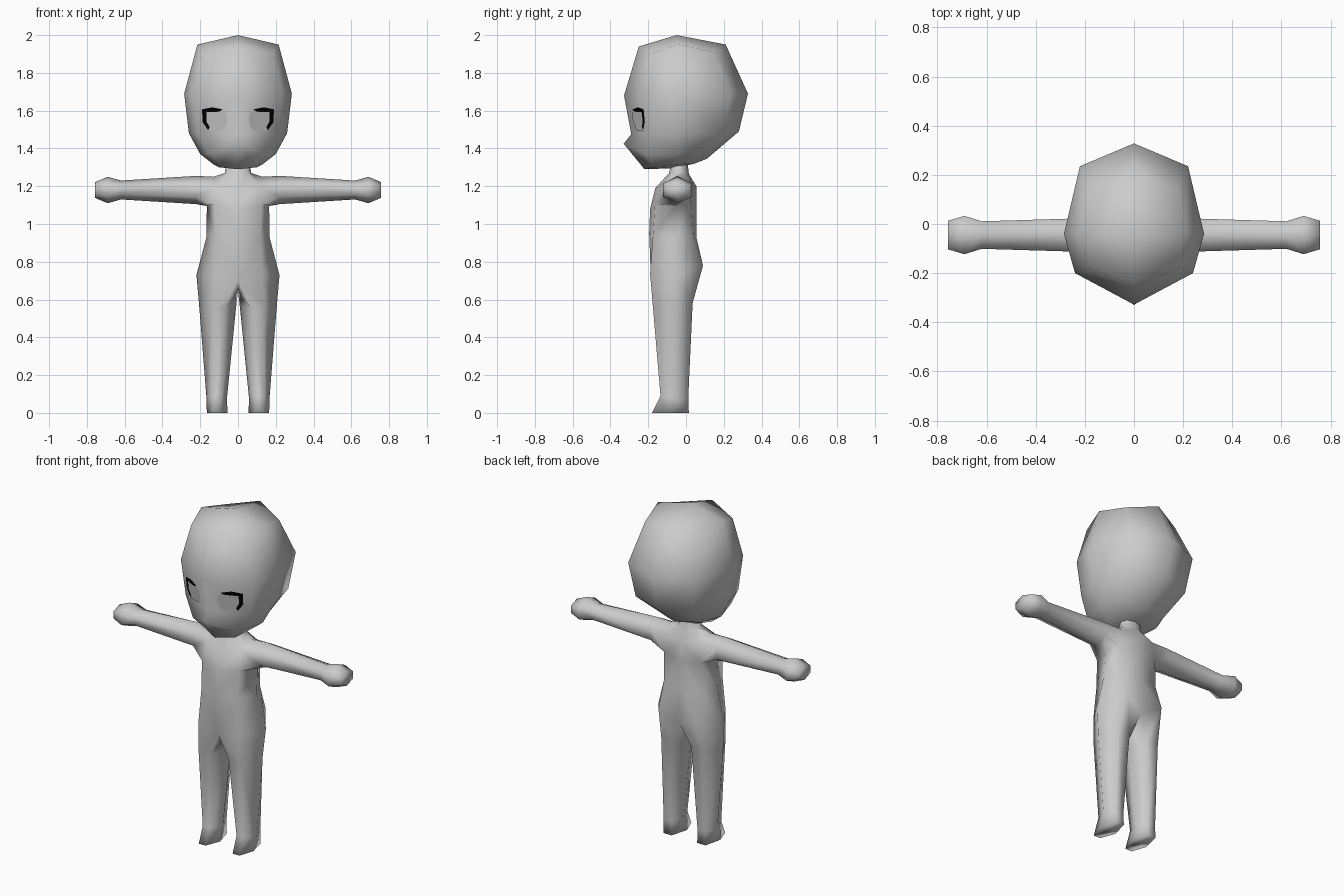
import bpy, bmesh
from mathutils import Vector
from mathutils.bvhtree import BVHTree

if "Cube" in bpy.data.objects:
    bpy.data.objects.remove(bpy.data.objects["Cube"])


def finish(bm, name, smooth=True, material=None, mirror=True):
    """Mirror the +x half, weld the seam and make an object."""
    if mirror:
        bmesh.ops.mirror(bm, geom=bm.verts[:] + bm.edges[:] + bm.faces[:], axis='X', merge_dist=0.0005)
        bmesh.ops.remove_doubles(bm, verts=bm.verts[:], dist=0.0005)
    bmesh.ops.recalc_face_normals(bm, faces=bm.faces[:])
    for f in bm.faces:
        f.smooth = smooth
    me = bpy.data.meshes.new(name)
    bm.to_mesh(me)
    if material:
        me.materials.append(material)
    ob = bpy.data.objects.new(name, me)
    bpy.context.collection.objects.link(ob)
    return ob


def ring(bm, pts):
    return [bm.verts.new(p) for p in pts]


def bridge(bm, a, b, closed=False, skip=()):
    n = len(a)
    for i in range(n if closed else n - 1):
        if i not in skip:
            j = (i + 1) % n
            bm.faces.new((a[i], a[j], b[j], b[i]))


def fan(bm, loop, centre):
    c = bm.verts.new(centre)
    for p, q in zip(loop, loop[1:]):
        bm.faces.new((p, q, c))


# Head: half rings from front centre round to back centre
head_rings = [
    [(0, -.25, 1.94), (.185, -.18, 1.905), (.215, -.04, 1.95), (.175, .14, 1.91), (0, .21, 1.95)],
    [(0, -.328, 1.68), (.24, -.20, 1.69), (.285, -.04, 1.69), (.22, .235, 1.69), (0, .328, 1.69)],
    [(0, -.29, 1.475), (.215, -.19, 1.48), (.26, -.04, 1.48), (.195, .20, 1.48), (0, .28, 1.49)],
    [(0, -.33, 1.425), (.15, -.215, 1.37), (.20, -.05, 1.37), (.15, .07, 1.365), (0, .11, 1.345)],
    [(0, -.22, 1.29), (.10, -.17, 1.30), (.13, -.06, 1.315), (.08, .02, 1.32), (0, .04, 1.318)],
]
bm = bmesh.new()
rings = [ring(bm, r) for r in head_rings]
for a, b in zip(rings, rings[1:]):
    bridge(bm, a, b)
fan(bm, rings[0], (0, -.05, 2.0))
fan(bm, rings[-1], (0, -.07, 1.295))
tree = BVHTree.FromBMesh(bm)
finish(bm, "head")


# Eyes and lashes: flat shapes laid onto the face
def on_face(x, z, lift):
    hit = tree.ray_cast(Vector((x, -1, z)), Vector((0, 1, 0)))[0]
    return (x, hit.y - lift, z)


bm = bmesh.new()
eye = [(.065, 1.59), (.056, 1.55), (.075, 1.497), (.15, 1.49), (.172, 1.53), (.172, 1.592), (.12, 1.60)]
bm.faces.new(ring(bm, [on_face(x, z, .004) for x, z in eye]))
finish(bm, "eyes", smooth=False)

black = bpy.data.materials.new("black")
black.diffuse_color = (0, 0, 0, 1)
black.use_nodes = True
black.node_tree.nodes["Principled BSDF"].inputs["Base Color"].default_value = black.diffuse_color
outer = [(.08, 1.606), (.135, 1.618), (.19, 1.607), (.188, 1.54), (.158, 1.497)]
inner = [(.10, 1.595), (.135, 1.592), (.168, 1.592), (.168, 1.545), (.15, 1.512)]
bm = bmesh.new()
bridge(bm, *[ring(bm, [on_face(x, z, .007) for x, z in line]) for line in (outer, inner)])
finish(bm, "eyelashes", smooth=False, material=black)

# Torso: half rings from hip to neck
torso_rings = [
    [(0, -.185, .69), (.13, -.19, .74), (.22, -.05, .73), (.12, .09, .78), (0, .06, .71)],
    [(0, -.195, .95), (.12, -.175, .94), (.167, -.06, .93), (.12, .04, .93), (0, .055, .93)],
    [(0, -.19, 1.08), (.125, -.165, 1.10), (.165, -.05, 1.095), (.125, .03, 1.10), (0, .055, 1.09)],
    [(0, -.162, 1.19), (.11, -.125, 1.21), (.13, -.05, 1.25), (.11, .025, 1.215), (0, .055, 1.20)],
    [(0, -.09, 1.27), (.05, -.08, 1.27), (.07, -.04, 1.27), (.05, 0, 1.27), (0, .015, 1.265)],
    [(0, -.075, 1.33), (.045, -.065, 1.33), (.06, -.035, 1.33), (.045, -.005, 1.33), (0, .008, 1.33)],
]
bm = bmesh.new()
t = [ring(bm, r) for r in torso_rings]
for i in range(5):
    bridge(bm, t[i], t[i + 1], skip=(1, 2) if i == 2 else ())

# Arm and hand: six-sided tube grown from the shoulder opening
prev = [t[2][1], t[2][2], t[2][3], t[3][3], t[3][2], t[3][1]]
for x, ry, rz in [(.22, .068, .075), (.62, .056, .05), (.69, .078, .07), (.757, .058, .042)]:
    y, z = -.045, 1.18
    cur = ring(bm, [(x, y - ry, z - rz / 2), (x, y, z - rz), (x, y + ry, z - rz / 2),
                    (x, y + ry, z + rz / 2), (x, y, z + rz), (x, y - ry, z + rz / 2)])
    bridge(bm, prev, cur, closed=True)
    prev = cur
bm.faces.new(prev)

# Leg and foot: six-sided tube grown from the hip ring and crotch point
prev = t[0] + [bm.verts.new((0, -.06, .645))]
leg_rings = [
    [(.06, -.175, .56), (.14, -.175, .56), (.205, -.06, .56), (.14, .035, .58), (.06, .035, .58), (.01, -.06, .56)],
    [(.085, -.135, .09), (.14, -.135, .09), (.167, -.06, .08), (.14, .012, .08), (.085, .012, .08), (.058, -.06, .08)],
    [(.09, -.18, 0), (.135, -.18, 0), (.165, -.09, 0), (.14, .015, 0), (.085, .015, 0), (.056, -.09, 0)],
]
for pts in leg_rings:
    cur = ring(bm, pts)
    bridge(bm, prev, cur, closed=True)
    prev = cur
bm.faces.new(prev)
finish(bm, "body")
